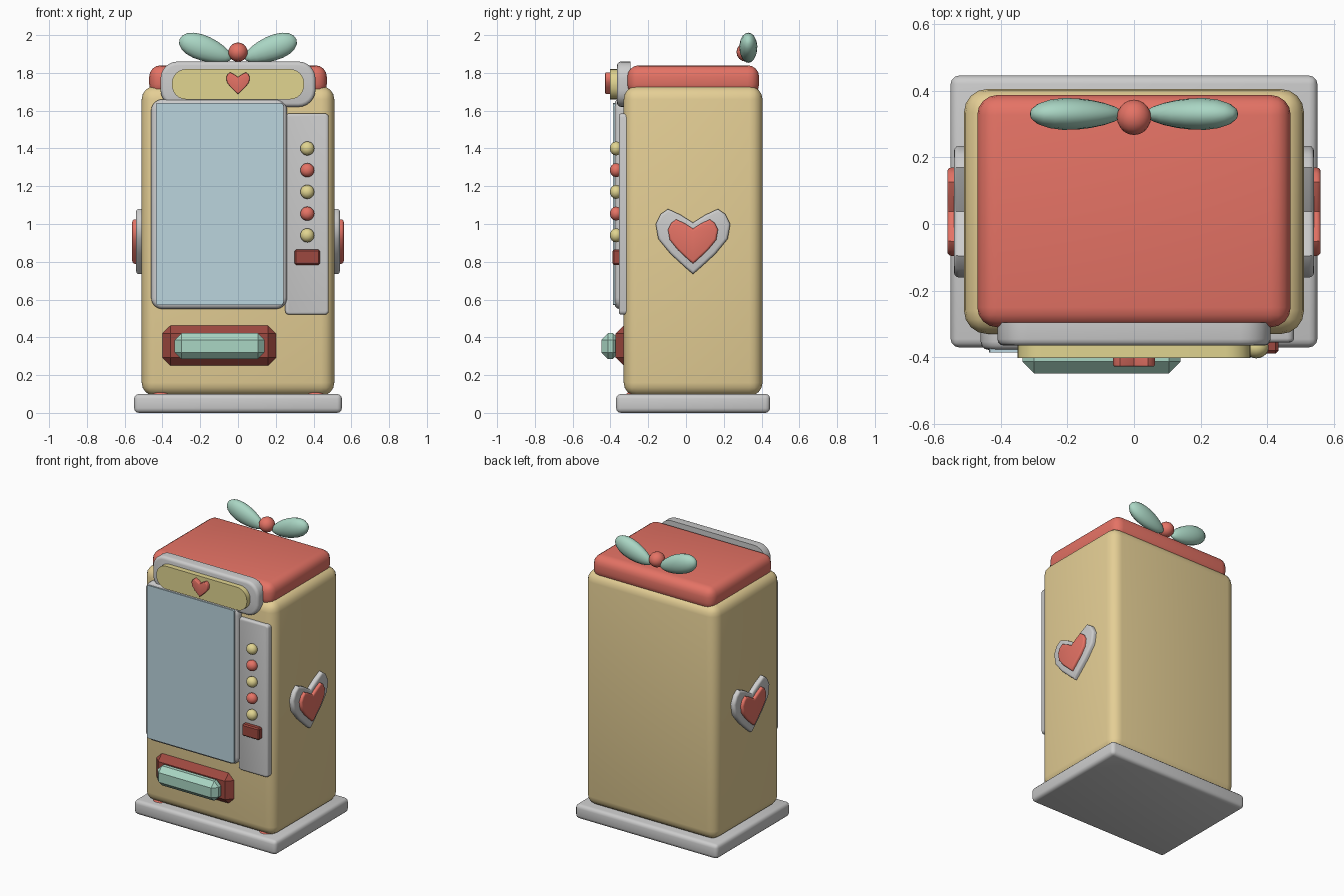
import bpy, bmesh, math
from mathutils import Matrix

if "Cube" in bpy.data.objects:
    bpy.data.objects.remove(bpy.data.objects["Cube"])


def material(name, rgb):
    m = bpy.data.materials.new(name)
    m.diffuse_color = (*rgb, 1)
    m.use_nodes = True
    m.node_tree.nodes["Principled BSDF"].inputs["Base Color"].default_value = m.diffuse_color
    return m


CREAM = material("cream", (0.78, 0.62, 0.30))
YELLOW = material("yellow", (0.75, 0.66, 0.28))
RED = material("coral_red", (0.78, 0.17, 0.13))
DARK = material("dark_red", (0.34, 0.065, 0.05))
MINT = material("mint", (0.40, 0.67, 0.55))
GLASS = material("pale_blue", (0.50, 0.66, 0.73))


def finish(name, bm, mat=None, angle=40):
    bmesh.ops.recalc_face_normals(bm, faces=bm.faces)
    mesh = bpy.data.meshes.new(name)
    bm.to_mesh(mesh)
    bm.free()
    ob = bpy.data.objects.new(name, mesh)
    bpy.context.collection.objects.link(ob)
    if mat:
        mesh.materials.append(mat)
    bpy.ops.object.select_all(action='DESELECT')
    ob.select_set(True)
    bpy.context.view_layer.objects.active = ob
    if angle:
        bpy.ops.object.shade_smooth_by_angle(angle=math.radians(angle))
    return ob


def box(name, x, y, z, bevel, segments, mat=None, angle=40):
    """Bevelled box from (min, max) ranges."""
    bm = bmesh.new()
    bmesh.ops.create_cube(bm, size=1)
    for v in bm.verts:
        v.co = [(r[0] + r[1]) / 2 + c * (r[1] - r[0]) for r, c in zip((x, y, z), v.co)]
    bmesh.ops.bevel(bm, geom=bm.edges[:], offset=bevel, segments=segments,
                    profile=0.5, affect='EDGES')
    return finish(name, bm, mat, angle)


def plate(name, pts, back, front, rim, mat=None, steps=3, turn=0, loc=(0, 0, 0)):
    """Outline in x-z, extruded towards -y, with a rounded front rim."""
    bm = bmesh.new()
    face = bm.faces.new([bm.verts.new((x, back, z)) for x, z in pts])
    cap = bmesh.ops.extrude_face_region(bm, geom=[face])['geom']
    top = [g for g in cap if isinstance(g, bmesh.types.BMFace)][0]
    for v in top.verts:
        v.co.y = front + rim
    bmesh.ops.recalc_face_normals(bm, faces=bm.faces)
    if rim:
        for i in range(1, steps + 1):
            a, b = ((i - 1) / steps * math.pi / 2, i / steps * math.pi / 2)
            bmesh.ops.inset_region(bm, faces=[top], use_even_offset=True,
                                   thickness=rim * (math.cos(a) - math.cos(b)))
            for v in top.verts:
                v.co.y = front + rim * (1 - math.sin(b))
    bm.transform(Matrix.Translation(loc) @ Matrix.Rotation(turn, 4, 'Z'))
    return finish(name, bm, mat)


def rounded(x0, x1, z0, z1, r, n=6):
    pts = []
    for k, (cx, cz) in enumerate(((x1 - r, z1 - r), (x0 + r, z1 - r),
                                  (x0 + r, z0 + r), (x1 - r, z0 + r))):
        for i in range(n + 1):
            a = math.pi / 2 * (k + i / n)
            pts.append((cx + r * math.cos(a), cz + r * math.sin(a)))
    return pts


def heart(width, height, cz):
    half = [(0.33, 0.41), (0.67, 0.5), (0.87, 0.42), (1, 0.27), (0.93, 0.04),
            (0.6, -0.19), (0.22, -0.39)]
    pts = [(0, 0.29)] + half + [(0, -0.5)] + [(-x, z) for x, z in reversed(half)]
    return [(x * width / 2, cz + z * height) for x, z in pts]


def ball(name, loc, size, mat, u=16, v=10, tilt=0, taper=0):
    """Ellipsoid with poles along x, optionally fatter towards one end."""
    bm = bmesh.new()
    bmesh.ops.create_uvsphere(bm, u_segments=u, v_segments=v, radius=1)
    bm.transform(Matrix.Rotation(math.pi / 2, 4, 'Y'))
    for p in bm.verts:
        k = 1 + taper * p.co.x
        p.co = (p.co.x * size[0], p.co.y * size[1] * k, p.co.z * size[2] * k)
    bm.transform(Matrix.Translation(loc) @ Matrix.Rotation(tilt, 4, 'Y'))
    return finish(name, bm, mat)


# Base, cabinet and roof
box("base_slab", (-0.55, 0.55), (-0.37, 0.445), (0, 0.10), 0.025, 3)
box("cabinet_body", (-0.51, 0.51), (-0.33, 0.405), (0.09, 1.73), 0.07, 4, CREAM)
box("roof", (-0.47, 0.47), (-0.31, 0.387), (1.68, 1.84), 0.06, 4, RED)

# Header sign
plate("sign_frame", rounded(-0.41, 0.41, 1.62, 1.86, 0.09), -0.295, -0.365, 0.02)
plate("sign_panel", rounded(-0.35, 0.35, 1.66, 1.82, 0.075), -0.35, -0.402, 0, YELLOW)
plate("sign_heart", heart(0.125, 0.115, 1.745), -0.39, -0.428, 0.006, RED)

# Window
plate("window_frame", rounded(-0.46, 0.26, 0.55, 1.66, 0.06), -0.31, -0.378, 0.025)
plate("window_glass", rounded(-0.435, 0.24, 0.57, 1.64, 0.012, 2), -0.36, -0.386, 0, GLASS)

# Control panel with buttons and coin slot
plate("control_panel", rounded(0.25, 0.48, 0.52, 1.585, 0.02, 3), -0.31, -0.355, 0.012)
for i in range(5):
    ball(f"button_{i + 1}", (0.367, -0.37, 1.40 - i * 0.115), (0.037, 0.033, 0.037),
         RED if i % 2 else YELLOW)
box("coin_slot", (0.30, 0.433), (-0.388, -0.34), (0.783, 0.865), 0.008, 1, DARK, 0)

# Dispenser tray and flap
box("tray_surround", (-0.40, 0.20), (-0.372, -0.28), (0.25, 0.462), 0.042, 1, DARK, 0)
box("tray_flap", (-0.335, 0.14), (-0.448, -0.352), (0.285, 0.422), 0.035, 1, MINT, 0)

for side, label in ((1, "right"), (-1, "left")):
    # Side heart emblem
    turn = side * math.pi / 2
    plate(f"{label}_heart_border", heart(0.395, 0.345, 0.907), 0, -0.045, 0.015,
          turn=turn, loc=(side * 0.495, 0.037, 0))
    plate(f"{label}_heart", heart(0.265, 0.235, 0.907), 0, -0.065, 0.012, RED,
          turn=turn, loc=(side * 0.495, 0.037, 0))
    # Small front foot and bow loop
    ball(f"{label}_foot", (side * 0.41, -0.27, 0.09), (0.05, 0.05, 0.03), RED)
    ball(f"{label}_bow_loop", (side * 0.172, 0.33, 1.927), (0.147, 0.047, 0.066), MINT,
         tilt=-side * math.radians(20), taper=side * 0.2)

ball("bow_knot", (0, 0.32, 1.91), (0.051, 0.053, 0.051), RED)
